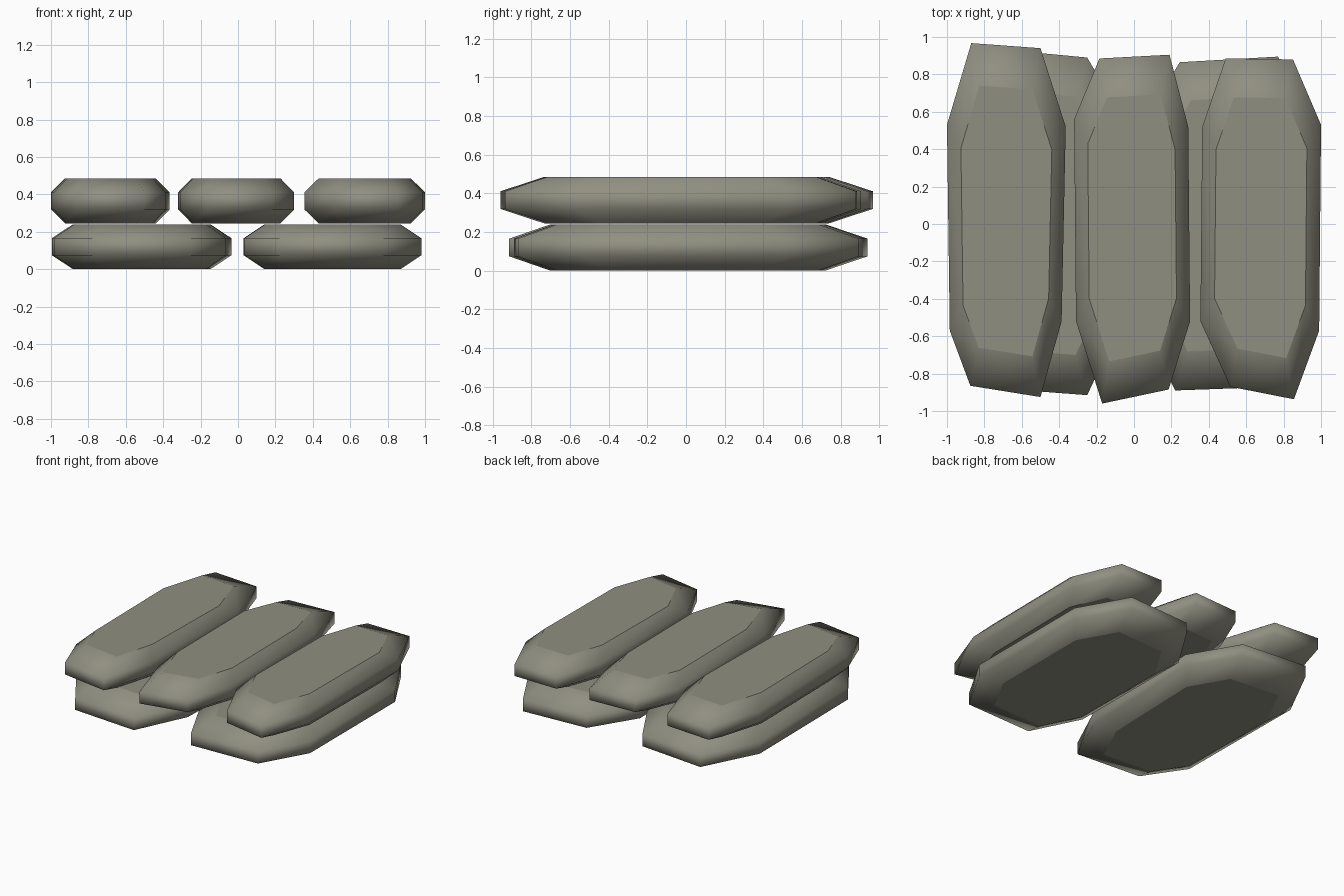
import bpy
import bmesh
from mathutils import Vector

default_cube = bpy.data.objects.get("Cube")
if default_cube:
    bpy.data.objects.remove(default_cube, do_unlink=True)

# One cloth colour for every bag
cloth = bpy.data.materials.new("grey_olive_cloth")
colour = (0.28, 0.275, 0.22, 1)
cloth.diffuse_color = colour
cloth.use_nodes = True
shader = cloth.node_tree.nodes["Principled BSDF"]
shader.inputs["Base Color"].default_value = colour
shader.inputs["Roughness"].default_value = 0.9

BAG_HEIGHT = 0.24
CAP_SCALE = 0.765


def make_bag(name, base_z, outline):
    """Eight-sided bag: small flat caps above and below a wide upright belt."""
    points = [Vector(p) for p in outline]
    middle_x = (min(p.x for p in points) + max(p.x for p in points)) / 2
    centre = Vector((middle_x, 0))
    bm = bmesh.new()

    # Rings from the bottom cap, through the belt, to the top cap
    rings = []
    for height, scale in ((0, CAP_SCALE), (0.31, 1), (0.69, 1), (1, CAP_SCALE)):
        ring = []
        for p in points:
            flat = centre + (p - centre) * scale
            ring.append(bm.verts.new((flat.x, flat.y, base_z + height * BAG_HEIGHT)))
        rings.append(ring)

    # Rounded sides are smooth, the two caps stay flat
    count = len(points)
    for lower, upper in zip(rings, rings[1:]):
        for i in range(count):
            j = (i + 1) % count
            side = bm.faces.new((lower[i], lower[j], upper[j], upper[i]))
            side.smooth = True
    bm.faces.new(list(reversed(rings[0])))
    bm.faces.new(rings[-1])
    bmesh.ops.recalc_face_normals(bm, faces=bm.faces[:])

    mesh = bpy.data.meshes.new(name)
    bm.to_mesh(mesh)
    bm.free()
    mesh.materials.append(cloth)
    bag = bpy.data.objects.new(name, mesh)
    bpy.context.scene.collection.objects.link(bag)
    return bag


# Outlines run from the back right-hand corner, anticlockwise from above
lower_layer = {
    "lower_right_bag": [(-.25, .89), (-.78, .94), (-.995, .52), (-.985, -.57),
                        (-.78, -.875), (-.25, -.915), (-.065, -.52), (-.035, .52)],
    "lower_left_bag": [(.77, .895), (.245, .865), (.03, .52), (.035, -.52),
                       (.22, -.89), (.78, -.87), (.98, -.52), (.98, .52)],
}
upper_layer = {
    "upper_right_bag": [(-.5, .94), (-.87, .967), (-1, .53), (-.985, -.57),
                        (-.875, -.865), (-.5, -.925), (-.387, -.52), (-.365, .52)],
    "upper_middle_bag": [(.19, .905), (-.185, .885), (-.32, .56), (-.31, -.52),
                         (-.17, -.96), (.185, -.885), (.3, -.52), (.29, .52)],
    "upper_left_bag": [(.85, .88), (.49, .885), (.365, .52), (.355, -.52),
                       (.515, -.87), (.855, -.937), (.99, -.57), (1, .53)],
}

# Two bags below, three bags on top
for base_z, layer in ((0, lower_layer), (BAG_HEIGHT + 0.005, upper_layer)):
    for name, outline in layer.items():
        make_bag(name, base_z, outline)
